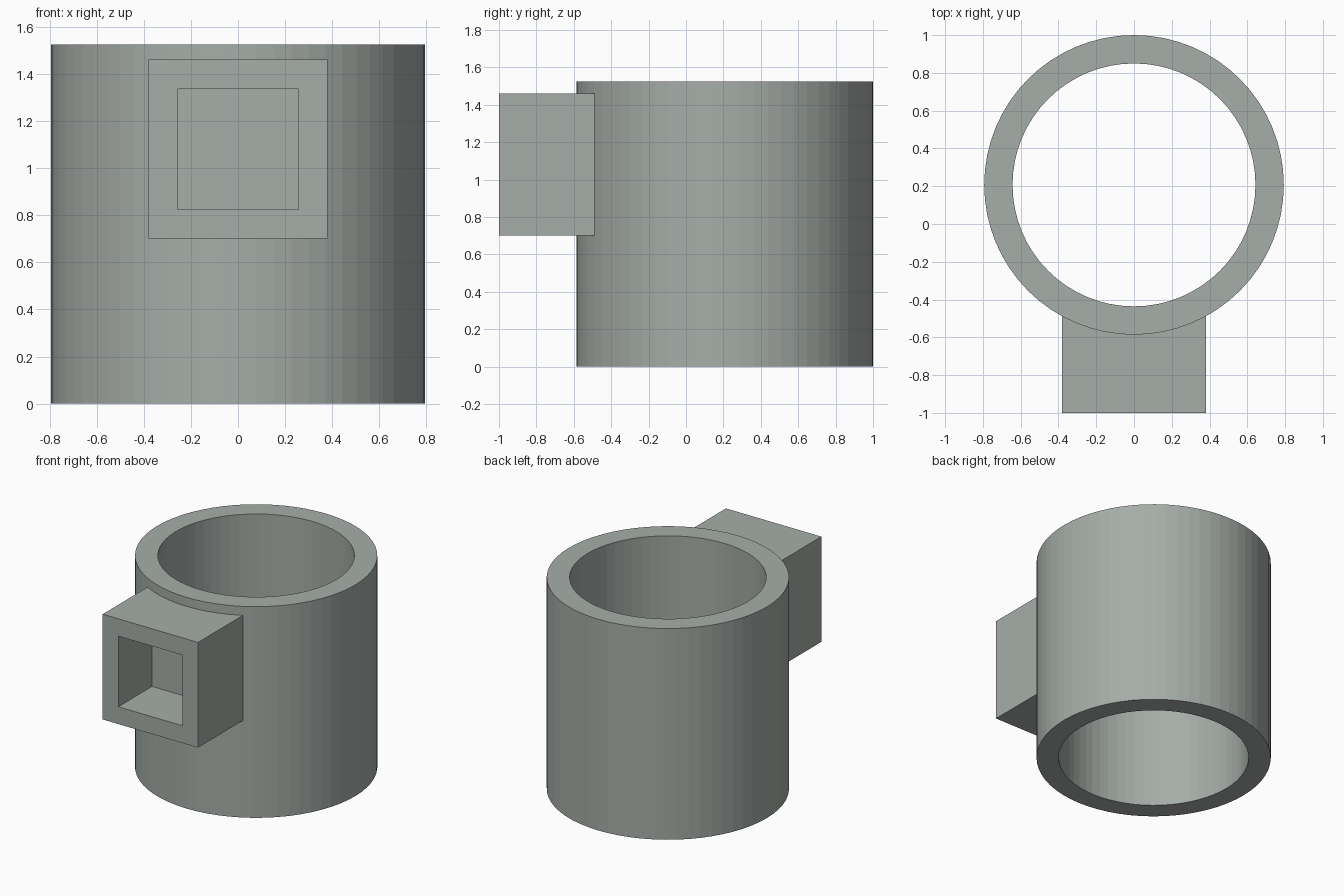
import bpy, bmesh, math
from mathutils import Vector

if "Cube" in bpy.data.objects:
    bpy.data.objects.remove(bpy.data.objects["Cube"])

CY, R_OUT, R_IN, H, SEG = 0.207, 0.793, 0.643, 1.525, 64

# Dull green-grey finish shared by all parts
finish = bpy.data.materials.new("green_grey")
finish.diffuse_color = (0.38, 0.42, 0.393, 1)
finish.use_nodes = True
finish.node_tree.nodes["Principled BSDF"].inputs["Base Color"].default_value = finish.diffuse_color


def make_object(name, bm):
    bmesh.ops.recalc_face_normals(bm, faces=bm.faces)
    mesh = bpy.data.meshes.new(name)
    bm.to_mesh(mesh)
    bm.free()
    mesh.materials.append(finish)
    obj = bpy.data.objects.new(name, mesh)
    bpy.context.collection.objects.link(obj)
    return obj


# Open tube: rectangular wall section swept around its axis
bm = bmesh.new()
section = [(R_IN, 0), (R_OUT, 0), (R_OUT, H), (R_IN, H)]
rings = []
for i in range(SEG):
    a = 2 * math.pi * i / SEG
    rings.append([bm.verts.new((r * math.cos(a), CY + r * math.sin(a), z))
                  for r, z in section])
for i in range(SEG):
    a, b = rings[i], rings[(i + 1) % SEG]
    for j in range(4):
        k = (j + 1) % 4
        bm.faces.new((a[j], b[j], b[k], a[k]))
tube = make_object("tube_collar", bm)

# Square socket block: box with a blind square recess in its front face
bm = bmesh.new()
bmesh.ops.create_cube(bm, size=1)
y0, y1, z0, z1 = -1.0, -0.47, 0.70, 1.46
for v in bm.verts:
    v.co = Vector((v.co.x * 0.762, (y0 + y1) / 2 + v.co.y * (y1 - y0),
                   (z0 + z1) / 2 + v.co.z * (z1 - z0)))
bm.normal_update()
front = min(bm.faces, key=lambda f: f.calc_center_median().y)
bmesh.ops.inset_region(bm, faces=[front], thickness=0.125, use_even_offset=True)
pocket = bmesh.ops.extrude_discrete_faces(bm, faces=[front])["faces"][0]
bmesh.ops.translate(bm, verts=pocket.verts, vec=(0, 0.385, 0))
block = make_object("socket_block", bm)

# Fuse the block into the tube wall
union = tube.modifiers.new("join_block", 'BOOLEAN')
union.operation = 'UNION'
union.solver = 'EXACT'
union.object = block
bpy.context.view_layer.objects.active = tube
tube.select_set(True)
bpy.ops.object.modifier_apply(modifier=union.name)
bpy.data.objects.remove(block)
